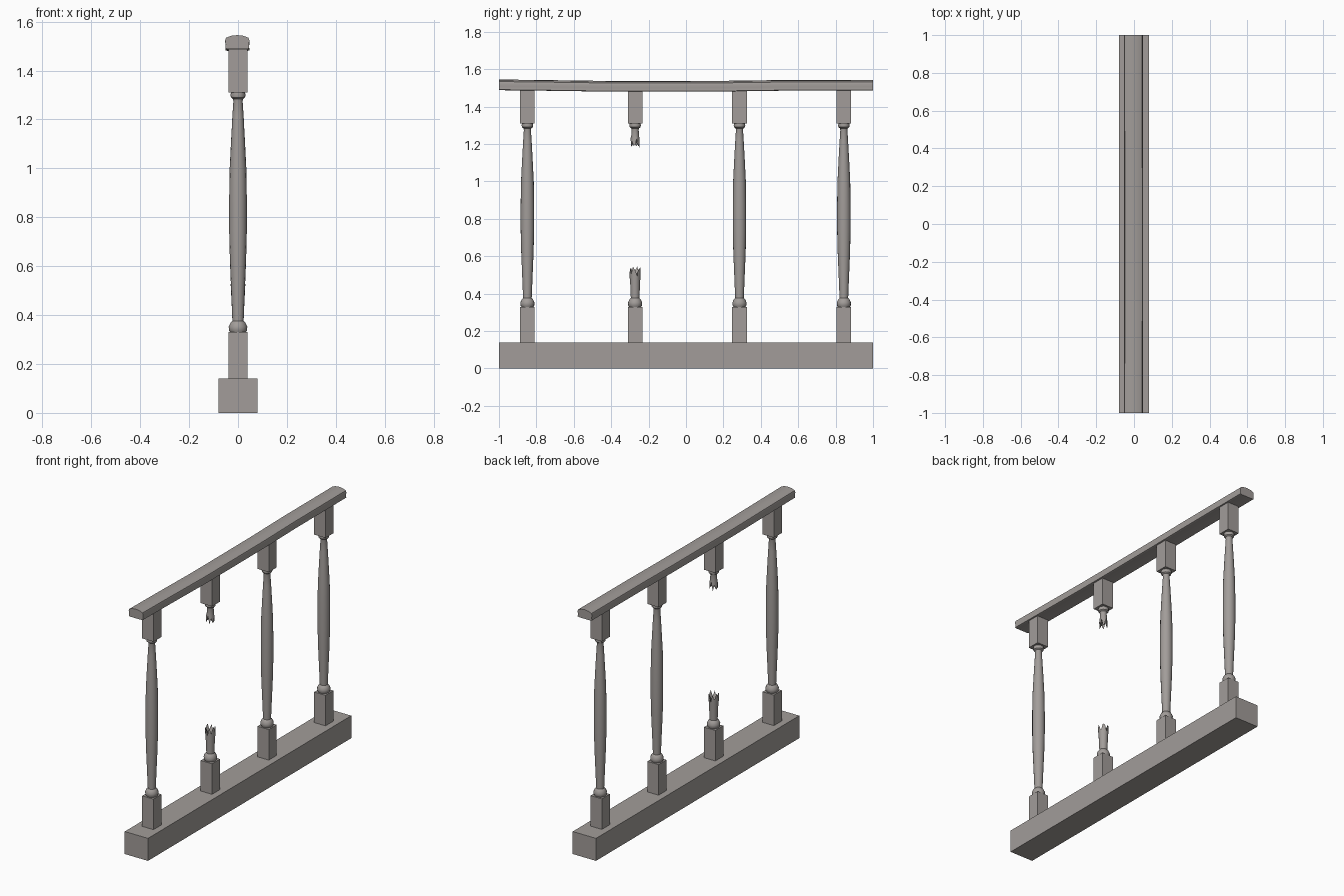
import bpy, bmesh, math

if "Cube" in bpy.data.objects:
    bpy.data.objects.remove(bpy.data.objects["Cube"])

wood = bpy.data.materials.new("weathered_grey_wood")
wood.diffuse_color = (0.36, 0.335, 0.32, 1)
wood.use_nodes = True
wood.node_tree.nodes["Principled BSDF"].inputs["Base Color"].default_value = wood.diffuse_color

POSTS = [-0.848, -0.272, 0.286, 0.844]
BROKEN = 1
SEG = 16
# turned profile: (radius, height)
PROFILE = [(0.030, 0.325), (0.037, 0.338), (0.038, 0.352), (0.031, 0.368), (0.023, 0.376),
           (0.024, 0.40), (0.028, 0.50), (0.033, 0.62), (0.036, 0.74), (0.036, 0.88),
           (0.034, 1.0), (0.028, 1.12), (0.023, 1.21), (0.019, 1.275), (0.021, 1.284),
           (0.029, 1.29), (0.031, 1.30), (0.028, 1.315)]


def finish(name, bm, smooth=None):
    bmesh.ops.recalc_face_normals(bm, faces=bm.faces[:])
    me = bpy.data.meshes.new(name)
    bm.to_mesh(me)
    bm.free()
    me.materials.append(wood)
    ob = bpy.data.objects.new(name, me)
    bpy.context.collection.objects.link(ob)
    if smooth:
        bpy.ops.object.select_all(action='DESELECT')
        bpy.context.view_layer.objects.active = ob
        ob.select_set(True)
        bpy.ops.object.shade_smooth_by_angle(angle=math.radians(smooth))
    return ob


def box(name, hx, y0, y1, z0, z1):
    bm = bmesh.new()
    bmesh.ops.create_cube(bm, size=1)
    for v in bm.verts:
        v.co.x *= 2 * hx
        v.co.y = y0 if v.co.y < 0 else y1
        v.co.z = z0 if v.co.z < 0 else z1
    finish(name, bm)


def skin(bm, rings, closed_ends=True):
    n = len(rings[0])
    vr = [[bm.verts.new(p) for p in r] for r in rings]
    for a, b in zip(vr, vr[1:]):
        for i in range(n):
            j = (i + 1) % n
            bm.faces.new((a[i], a[j], b[j], b[i]))
    if closed_ends:
        bm.faces.new(vr[0])
        bm.faces.new(vr[-1])
    return vr


def ring(r, z, y, teeth=None):
    return [(r * math.cos(2 * math.pi * i / SEG), y + r * math.sin(2 * math.pi * i / SEG),
             z + (teeth[i % len(teeth)] if teeth else 0)) for i in range(SEG)]


def turned(name, y, profile):
    bm = bmesh.new()
    skin(bm, [ring(r, z, y) for r, z in profile])
    finish(name, bm, 40)


def splintered(name, y, profile, r_end, z_end, teeth, z_core):
    # jagged rim, with a hollowed splintered core
    bm = bmesh.new()
    rings = [ring(r, z, y) for r, z in profile]
    rings.append(ring(r_end, z_end, y, teeth))
    inner = [t * -0.5 for t in teeth]
    rings.append(ring(r_end * 0.5, z_core, y, inner))
    skin(bm, rings)
    finish(name, bm, 40)


# base beam
box("base_beam", 0.08, -1, 1, 0, 0.14)

# balusters with square end blocks
for k, y in enumerate(POSTS):
    box(f"lower_block_{k}", 0.039, y - 0.039, y + 0.039, 0.14, 0.33)
    box(f"upper_block_{k}", 0.039, y - 0.039, y + 0.039, 1.31, 1.492)
    if k == BROKEN:
        splintered("broken_lower_stub", y, PROFILE[:6] + [(0.027, 0.47)], 0.030, 0.515,
                   [0.01, -0.02, 0.022, 0.015, -0.025, 0.025, -0.01, 0.03], 0.49)
        splintered("broken_upper_stub", y, PROFILE[:12:-1] + [(0.021, 1.24)], 0.024, 1.21,
                   [-0.015, 0.02, -0.022, -0.01, 0.025, -0.028, 0.01, -0.02], 1.225)
    else:
        turned(f"baluster_{k}", y, PROFILE)

# handrail: rounded top, slightly sagging along its length
HALF = [(0.040, 1.488), (0.049, 1.491), (0.047, 1.508), (0.050, 1.522), (0.046, 1.534), (0.026, 1.542)]
section = HALF + [(0, 1.545)] + [(-x, z) for x, z in reversed(HALF)]
bm = bmesh.new()
skin(bm, [[(x + dx, y, z + dz) for x, z in section] for y, dx, dz in
          [(-1, -0.003, 0), (-0.75, -0.003, -0.003), (-0.4, -0.002, -0.008), (-0.1, -0.002, -0.008),
           (0.2, -0.002, -0.007), (0.5, -0.003, -0.003), (1, -0.003, -0.002)]])
finish("handrail", bm, 40)
